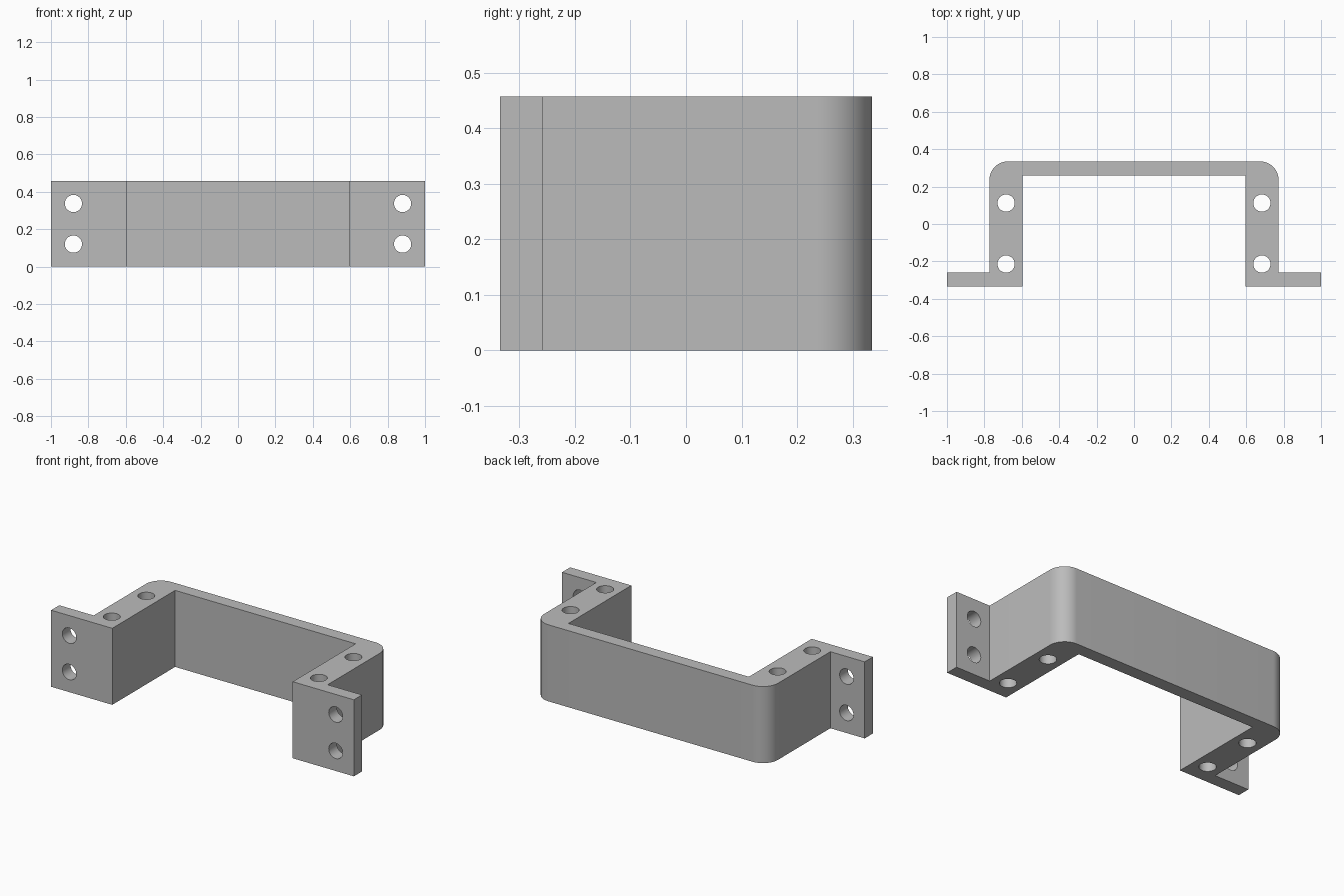
import bpy, bmesh
from math import pi, sin, cos, radians
from mathutils import Matrix, Vector

cube = bpy.data.objects.get("Cube")
if cube:
    bpy.data.objects.remove(cube, do_unlink=True)

HEIGHT = 0.457
DEPTH = 0.335         # half depth
OUTER, INNER = 0.773, 0.596
SHEET = 0.077         # thickness of flanges and back web
CORNER = 0.1
HOLE = 0.046

# Material
grey = bpy.data.materials.new("plain grey")
grey.use_nodes = True
colour = (0.5, 0.5, 0.5, 1)
grey.diffuse_color = colour
grey.node_tree.nodes["Principled BSDF"].inputs["Base Color"].default_value = colour


def add_object(name, bm):
    mesh = bpy.data.meshes.new(name)
    bmesh.ops.recalc_face_normals(bm, faces=bm.faces)
    bm.to_mesh(mesh)
    bm.free()
    mesh.materials.append(grey)
    obj = bpy.data.objects.new(name, mesh)
    bpy.context.collection.objects.link(obj)
    return obj


# Bracket outline: right half from the inner web to the outer web, then mirrored
half = [(INNER, DEPTH - SHEET), (INNER, -DEPTH), (1, -DEPTH),
        (1, SHEET - DEPTH), (OUTER, SHEET - DEPTH)]
steps = 16
for i in range(steps + 1):
    a = pi / 2 * i / steps
    half.append((OUTER - CORNER + CORNER * cos(a), DEPTH - CORNER + CORNER * sin(a)))
outline = half + [(-x, y) for x, y in reversed(half)]

bm = bmesh.new()
base = bm.faces.new([bm.verts.new((x, y, 0)) for x, y in outline])
ext = bmesh.ops.extrude_face_region(bm, geom=[base], use_keep_orig=True)
top = [v for v in ext["geom"] if isinstance(v, bmesh.types.BMVert)]
bmesh.ops.translate(bm, verts=top, vec=(0, 0, HEIGHT))
bracket = add_object("bracket", bm)

# Bolt holes: vertical through the legs, front to back through the flanges
bm = bmesh.new()


def drill(centre, length, turn):
    place = Matrix.Translation(Vector(centre)) @ Matrix.Rotation(turn, 4, 'X')
    bmesh.ops.create_cone(bm, cap_ends=True, segments=48, radius1=HOLE,
                          radius2=HOLE, depth=length, matrix=place)


for side in (-1, 1):
    for y in (-0.214, 0.112):
        drill((side * 0.684, y, HEIGHT / 2), 1, 0)
    for z in (0.12, 0.337):
        drill((side * 0.88, SHEET / 2 - DEPTH, z), 0.3, pi / 2)
cutter = add_object("hole_cutter", bm)
cutter.hide_render = True

cut = bracket.modifiers.new("bolt holes", 'BOOLEAN')
cut.operation = 'DIFFERENCE'
cut.solver = 'EXACT'
cut.object = cutter

# Bake the holes, drop the cutter, smooth the round faces
bpy.ops.object.select_all(action='DESELECT')
bpy.context.view_layer.objects.active = bracket
bracket.select_set(True)
bpy.ops.object.modifier_apply(modifier=cut.name)
bpy.data.objects.remove(cutter, do_unlink=True)
bpy.ops.object.shade_smooth_by_angle(angle=radians(30))
